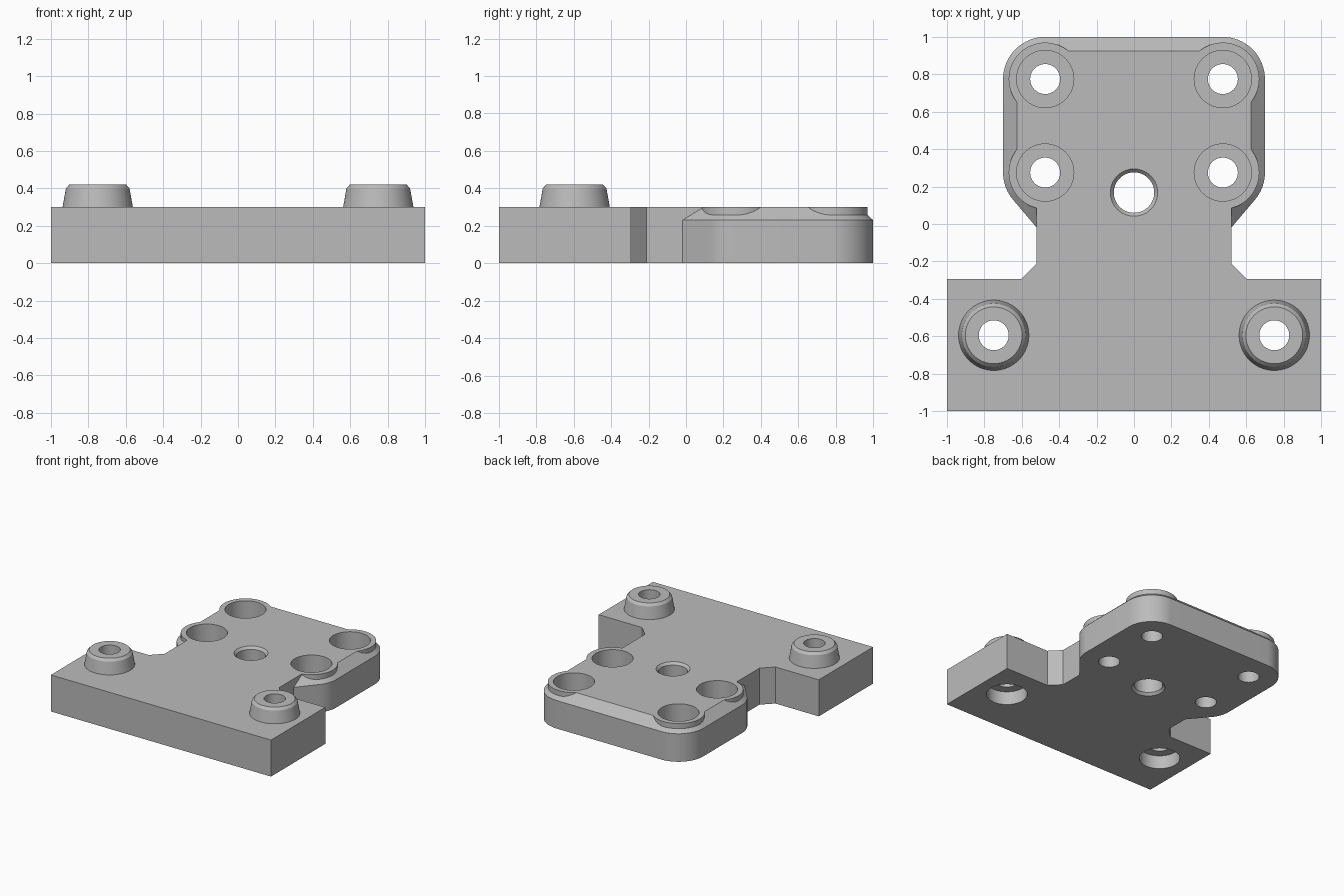
import bpy, bmesh
from math import sin, cos, pi, radians

if "Cube" in bpy.data.objects:
    bpy.data.objects.remove(bpy.data.objects["Cube"], do_unlink=True)

grey = bpy.data.materials.new("plain grey")
grey.use_nodes = True
COLOUR = (0.5, 0.5, 0.5, 1)
grey.diffuse_color = COLOUR
grey.node_tree.nodes["Principled BSDF"].inputs["Base Color"].default_value = COLOUR

HOLE_X, HOLE_LOW, HOLE_HIGH = 0.475, 0.275, 0.775
FRONT_X, FRONT_Y = 0.75, -0.595
TOP = 0.3


def loft(name, rings):
    """Closed solid through rings of equal point count, capped at both ends."""
    bm = bmesh.new()
    loops = [[bm.verts.new(p) for p in ring] for ring in rings]
    n = len(loops[0])
    for a, b in zip(loops, loops[1:]):
        for i in range(n):
            j = (i + 1) % n
            bm.faces.new((a[i], a[j], b[j], b[i]))
    bm.faces.new(loops[0][::-1])
    bm.faces.new(loops[-1])
    bmesh.ops.recalc_face_normals(bm, faces=bm.faces)
    mesh = bpy.data.meshes.new(name)
    bm.to_mesh(mesh)
    bm.free()
    mesh.materials.append(grey)
    ob = bpy.data.objects.new(name, mesh)
    bpy.context.collection.objects.link(ob)
    return ob


def prism(name, outline, z0, z1):
    return loft(name, [[(x, y, z) for x, y in outline] for z in (z0, z1)])


def turned(name, x, y, profile, n=64):
    """Round solid from (radius, z) pairs, bottom to top."""
    return loft(name, [[(x + r * cos(2 * pi * i / n), y + r * sin(2 * pi * i / n), z)
                        for i in range(n)] for r, z in profile])


def mirrored(half):
    return half + [(-x, y) for x, y in reversed(half)]


def head_outline(r):
    """Rounded head whose lower corners run diagonally into the neck."""
    a0 = radians(-40.3)
    tx, ty = HOLE_X + r * cos(a0), HOLE_LOW + r * sin(a0)
    half = [(tx + 0.25 * sin(a0), ty - 0.25 * cos(a0))]
    for i in range(9):
        a = a0 * (1 - i / 8)
        half.append((HOLE_X + r * cos(a), HOLE_LOW + r * sin(a)))
    for i in range(17):
        a = pi / 2 * i / 16
        half.append((HOLE_X + r * cos(a), HOLE_HIGH + r * sin(a)))
    return mirrored(half)


def combine(target, other, operation):
    bpy.context.view_layer.objects.active = target
    mod = target.modifiers.new(other.name, "BOOLEAN")
    mod.operation, mod.solver, mod.object = operation, "EXACT", other
    bpy.ops.object.modifier_apply(modifier=mod.name)
    bpy.data.objects.remove(other, do_unlink=True)


# Foot and neck of the plate
plate = prism("mounting_plate", mirrored(
    [(1, -1), (1, -0.295), (0.605, -0.295), (0.52, -0.21), (0.52, 0.3)]), 0, TOP)

# Head with a bevelled upper rim
outer, inner = head_outline(0.225), head_outline(0.15)
head = loft("head", [[(x, y, 0) for x, y in outer],
                     [(x, y, 0.23) for x, y in outer],
                     [(x, y, TOP) for x, y in inner]])
combine(plate, head, "UNION")

for side in (-1, 1):
    # Screw collars standing out of the bevel, counterbored from above
    for y in (HOLE_LOW, HOLE_HIGH):
        x = side * HOLE_X
        combine(plate, turned("collar", x, y, [(0.195, 0.05), (0.195, TOP)]), "UNION")
        combine(plate, turned("screw_hole", x, y, [
            (0.08, -0.1), (0.08, 0.1), (0.153, 0.1), (0.153, 0.5)]), "DIFFERENCE")
    # Tapered front bosses, counterbored from below
    x = side * FRONT_X
    combine(plate, turned("front_boss", x, FRONT_Y, [
        (0.188, 0.2), (0.188, TOP), (0.17, 0.4), (0.152, 0.42)]), "UNION")
    combine(plate, turned("front_hole", x, FRONT_Y, [
        (0.153, -0.1), (0.153, 0.11), (0.08, 0.11), (0.08, 0.6)]), "DIFFERENCE")

# Centre hole with chamfered ends
combine(plate, turned("centre_hole", 0, 0.168, [
    (0.145, -0.02), (0.108, 0.02), (0.108, TOP - 0.02), (0.145, TOP + 0.02)]), "DIFFERENCE")

bpy.ops.object.select_all(action="DESELECT")
plate.select_set(True)
bpy.context.view_layer.objects.active = plate
bpy.ops.object.shade_smooth_by_angle(angle=radians(20))
